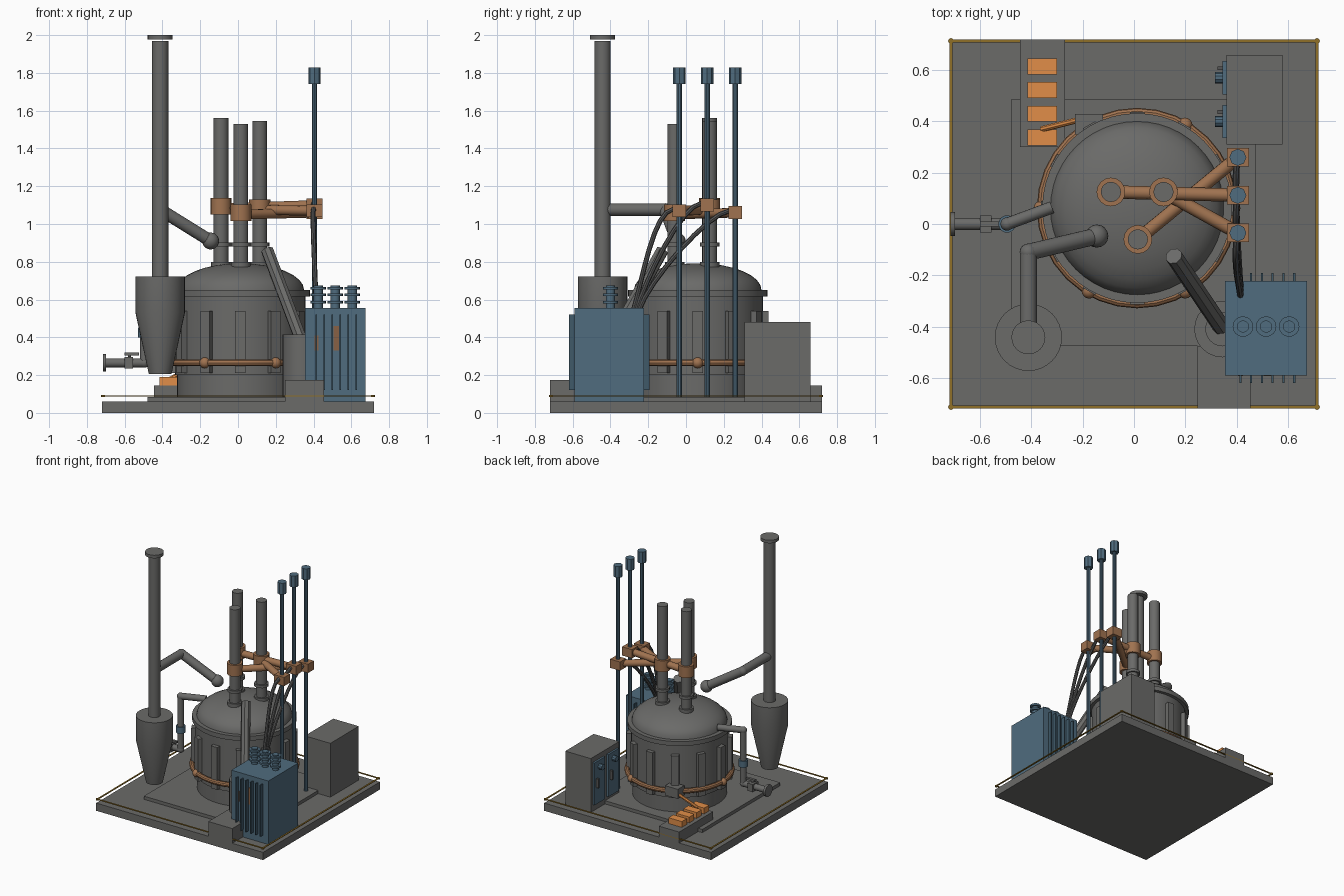
import bpy, bmesh, math
from mathutils import Vector

if "Cube" in bpy.data.objects:
    bpy.data.objects.remove(bpy.data.objects["Cube"])

def mat(name, c):
    m = bpy.data.materials.new(name)
    m.diffuse_color = (*c, 1)
    m.use_nodes = True
    m.node_tree.nodes["Principled BSDF"].inputs["Base Color"].default_value = m.diffuse_color
    return m

GRAY = mat("weathered_steel", (0.145, 0.145, 0.14))
BLUE = mat("blue_paint", (0.08, 0.15, 0.21))
COPPER = mat("copper", (0.35, 0.17, 0.08))
GLOW = mat("molten_orange", (0.75, 0.27, 0.065))
YELLOW = mat("safety_yellow", (0.28, 0.16, 0.02))
DARK = mat("cable_gray", (0.09, 0.09, 0.09))
RUST = mat("rust", (0.25, 0.12, 0.06))
FIN = mat("dark_blue_paint", (0.05, 0.10, 0.14))

def finish(name, m, smooth=True):
    ob = bpy.context.object
    ob.name = name
    ob.data.materials.clear()
    ob.data.materials.append(m)
    if smooth:
        bpy.ops.object.shade_smooth_by_angle(angle=math.radians(35))
    return ob

def box(name, x0, x1, y0, y1, z0, z1, m):
    bpy.ops.mesh.primitive_cube_add(size=1, location=((x0+x1)/2, (y0+y1)/2, (z0+z1)/2))
    ob = finish(name, m, False)
    ob.scale = (x1-x0, y1-y0, z1-z0)
    return ob

def rod(name, p, q, r, m, r2=None, seg=16):
    p, q = Vector(p), Vector(q)
    d = q - p
    bpy.ops.mesh.primitive_cone_add(vertices=seg, radius1=r, radius2=r if r2 is None else r2,
                                    depth=d.length, location=(p+q)/2)
    ob = finish(name, m, seg > 8)
    ob.rotation_mode = 'QUATERNION'
    ob.rotation_quaternion = Vector((0, 0, 1)).rotation_difference(d)
    return ob

def ball(name, p, r, m):
    bpy.ops.mesh.primitive_uv_sphere_add(segments=16, ring_count=10, radius=r, location=p)
    return finish(name, m)

def lathe(name, x, y, profile, m, seg=32):
    bm = bmesh.new()
    rings = []
    for r, z in profile:
        if r == 0:
            rings.append([bm.verts.new((0, 0, z))] * seg)
        else:
            rings.append([bm.verts.new((r*math.cos(2*math.pi*i/seg), r*math.sin(2*math.pi*i/seg), z))
                          for i in range(seg)])
    for a, b in zip(rings, rings[1:]):
        for i in range(seg):
            j = (i+1) % seg
            bm.faces.new(list(dict.fromkeys((a[i], a[j], b[j], b[i]))))
    bmesh.ops.recalc_face_normals(bm, faces=bm.faces)
    me = bpy.data.meshes.new(name)
    bm.to_mesh(me)
    bm.free()
    ob = bpy.data.objects.new(name, me)
    bpy.context.collection.objects.link(ob)
    bpy.ops.object.select_all(action='DESELECT')
    ob.select_set(True)
    bpy.context.view_layer.objects.active = ob
    ob.location = (x, y, 0)
    return finish(name, m)

# Base slab, plinth and yellow edge trim
box("base_slab", -.72, .72, -.72, .72, 0, .06, GRAY)
box("plinth", -.48, .475, -.475, .485, .06, .085, GRAY)
for s in (-1, 1):
    box("edge_trim", -.72, .72, s*.714-.006, s*.714+.006, .087, .092, YELLOW)
    box("edge_trim", s*.714-.006, s*.714+.006, -.72, .72, .087, .092, YELLOW)
    for t in (-1, 1):
        rod("trim_corner", (s*.714, t*.714, .084), (s*.714, t*.714, .094), .011, YELLOW, seg=8)

# Furnace vessel: shell, flange and dome
CX, CY = .012, .062
dome = [(.338*math.cos(a), .65+.142*math.sin(a)) for a in (math.pi/2*i/8 for i in range(8))]
lathe("furnace_vessel", CX, CY,
      [(0, .08), (.335, .08), (.335, .2), (.345, .2), (.345, .615), (.37, .615), (.37, .65)]
      + dome + [(0, .792)], GRAY, 48)

# Shell ribs
for i in range(12):
    a = math.radians(30*i)
    ob = box("shell_rib", -.025, .025, -.028, .028, .21, .54, GRAY)
    ob.location.x, ob.location.y = CX + .35*math.cos(a), CY + .35*math.sin(a)
    ob.rotation_euler.z = a

# Copper cooling ring with joints
bpy.ops.mesh.primitive_torus_add(major_radius=.372, minor_radius=.019, major_segments=32,
                                 minor_segments=10, location=(CX, CY, .265))
finish("cooling_ring", COPPER)
for i in range(6):
    a = math.radians(60*i)
    ball("ring_joint", (CX + .374*math.cos(a), CY + .374*math.sin(a), .265), .029, COPPER)

# Electrodes with seals, clamps, bus arms, masts and cables
sets = [(-.09, .125, 1.56, 1.093, .112, 1.10), (.015, -.06, 1.53, 1.06, .26, 1.06),
        (.115, .125, 1.545, 1.085, -.035, 1.07)]
for x, y, top, zc, my, mz in sets:
    rod("electrode", (x, y, .72), (x, y, top), .039, GRAY, seg=20)
    rod("electrode_seal", (x, y, .74), (x, y, .80), .052, GRAY)
    rod("electrode_collar", (x, y, .88), (x, y, .902), .052, GRAY)
    rod("electrode_clamp", (x, y, zc-.044), (x, y, zc+.044), .056, COPPER)
    rod("bus_arm", (x, y, zc-.01), (.405, my, mz), .026, COPPER, seg=12)
    box("mast_clamp", .362, .448, my-.036, my+.036, mz-.034, mz+.034, COPPER)
    rod("mast", (.405, my, .06), (.405, my, 1.78), .015, BLUE, seg=10)
    rod("mast_cap", (.405, my, 1.74), (.405, my, 1.828), .033, BLUE, seg=8)
    cu = bpy.data.curves.new("flexible_cable", 'CURVE')
    cu.dimensions = '3D'
    cu.bevel_depth, cu.bevel_resolution, cu.resolution_u = .013, 2, 8
    sp = cu.splines.new('BEZIER')
    sp.bezier_points.add(1)
    end = -.25 - .03*(.26-my)/.3
    pts = [((.4, my-.03, mz+.01), (.39, my-.14, mz+.0)), ((.415, end, .54), (.41, end+.05, .70))]
    for k, (co, h) in enumerate(pts):
        b = sp.bezier_points[k]
        co, h = Vector(co), Vector(h)
        b.co = co
        b.handle_left, b.handle_right = (2*co-h, h) if k == 0 else (h, 2*co-h)
    ob = bpy.data.objects.new("flexible_cable", cu)
    bpy.context.collection.objects.link(ob)
    bpy.ops.object.select_all(action='DESELECT')
    ob.select_set(True)
    bpy.context.view_layer.objects.active = ob
    bpy.ops.object.convert(target='MESH')
    finish("flexible_cable", DARK)

# Transformer with cooling fins, rust patches and bushings
box("transformer_body", .355, .675, -.59, -.222, .06, .555, BLUE)
for i in range(6):
    x = .415 + .042*i
    for y0, y1 in ((-.62, -.588), (-.224, -.192)):
        box("cooling_fin", x-.004, x+.004, y0, y1, .12, .52, FIN)
box("rust_patch", .405, .425, -.593, -.59, .33, .41, RUST)
box("rust_patch", .505, .535, -.593, -.59, .33, .46, RUST)
for x in (.425, .515, .605):
    rod("bushing", (x, -.4, .55), (x, -.4, .675), .024, BLUE, seg=12)
    for z in (.585, .625, .66):
        rod("bushing_disc", (x, -.4, z-.007), (x, -.4, z+.007), .04, BLUE)

# Control cabinet with doors
box("cabinet", .36, .58, .31, .66, .06, .48, GRAY)
for y in (.4, .57):
    box("cabinet_door", .345, .36, y-.065, y+.065, .11, .44, BLUE)
    box("door_handle", .325, .345, y+.03, y+.045, .24, .31, DARK)
    rod("door_lamp", (.345, y, .39), (.315, y, .39), .022, BLUE, seg=10)

# Charging block, hopper and inclined chute
box("charging_block", .248, .455, -.72, -.475, .06, .175, GRAY)
lathe("charge_hopper", .345, -.41, [(0, .08), (.11, .08), (.11, .415), (.065, .415), (.065, .36), (0, .36)], GRAY, 24)
rod("charging_chute", (.155, -.125, .86), (.34, -.4, .37), .034, GRAY, seg=8)

# Dust cyclone and stack
SX, SY = -.412, -.442
lathe("cyclone", SX, SY, [(0, .205), (.06, .205), (.131, .53), (.131, .723), (0, .723)], GRAY)
rod("stack", (SX, SY, .72), (SX, SY, 1.968), .043, GRAY, seg=24)
rod("stack_cap", (SX, SY, 1.976), (SX, SY, 2.0), .066, GRAY, seg=24)

# Off-gas duct from dome to stack
E = (SX, -.11, 1.076)
rod("offgas_duct", (-.145, -.047, .91), E, .033, GRAY)
rod("offgas_duct", E, (SX, SY, 1.076), .033, GRAY)
ball("duct_elbow", E, .034, GRAY)
ball("duct_joint", (-.145, -.047, .91), .045, GRAY)

# Side pipe with valve and outlet flange
path = [(-.32, .065, .68), (-.495, 0, .68), (-.495, 0, .265), (-.71, 0, .265)]
for p, q in zip(path, path[1:]):
    rod("side_pipe", p, q, .024, GRAY)
for p in path[1:3]:
    ball("pipe_elbow", p, .026, GRAY)
rod("pipe_valve", (-.495, 0, .40), (-.495, 0, .45), .034, BLUE)
rod("outlet_flange", (-.715, 0, .265), (-.698, 0, .265), .046, GRAY)
box("outlet_valve", -.6, -.555, -.034, .034, .235, .295, GRAY)
rod("valve_stem", (-.575, 0, .28), (-.575, 0, .31), .008, GRAY, seg=8)
box("valve_handle", -.6, -.525, -.01, .01, .305, .32, GRAY)

# Tapping spout, stream and casting bed with ingots
ob = box("tap_spout", -.055, .055, -.04, .04, .235, .31, GRAY)
ob.location.x, ob.location.y = -.175, .39
rod("tap_stream", (-.2, .41, .27), (-.36, .37, .18), .012, GLOW, seg=8)
box("casting_bed", -.445, -.27, .3, .72, .06, .145, GRAY)
for y in (.338, .43, .522, .614):
    box("ingot", -.415, -.3, y-.031, y+.031, .145, .19, GLOW)
